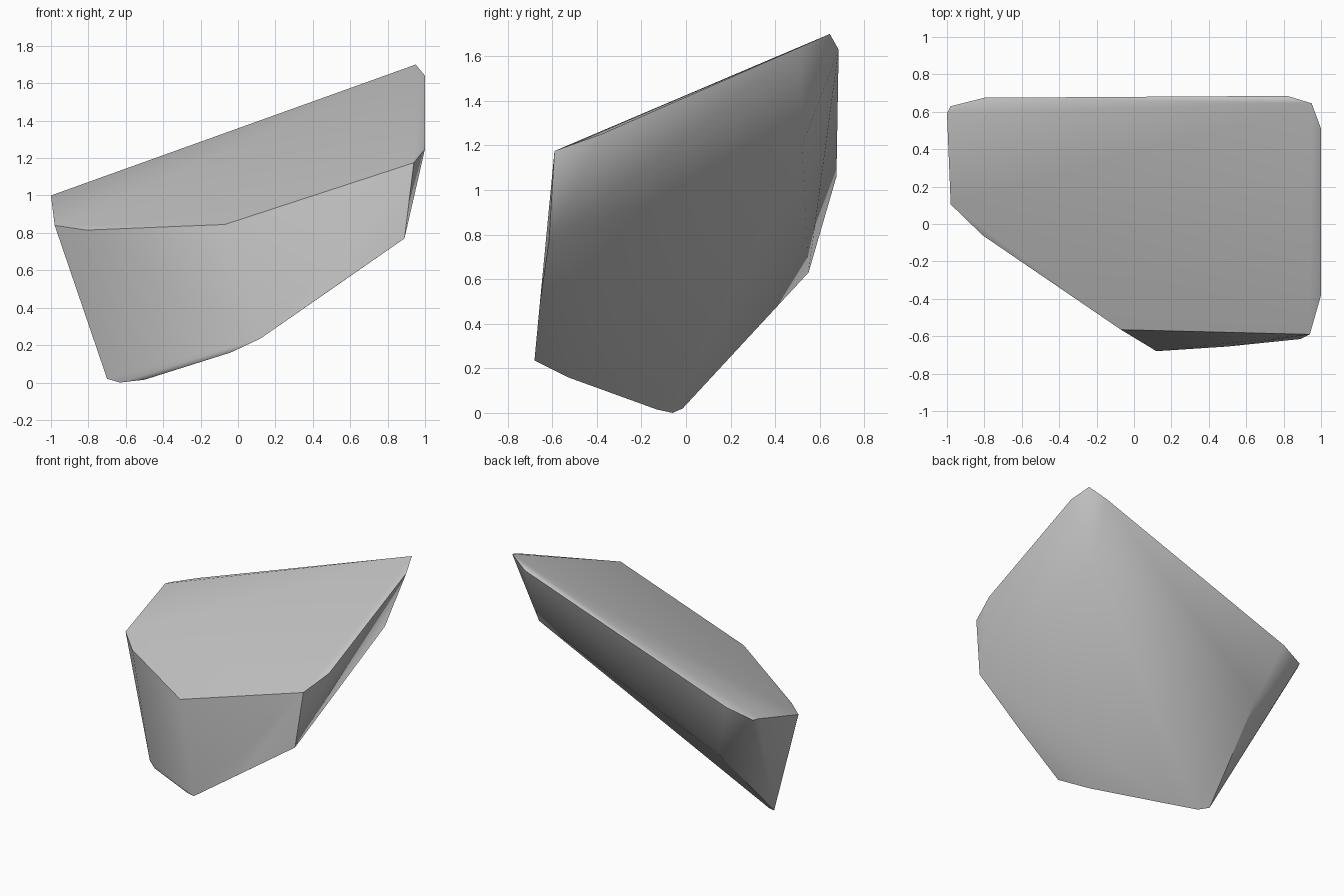
import bpy
import bmesh
import math

# Remove the default cube only
default_cube = bpy.data.objects.get("Cube")
if default_cube:
    bpy.data.objects.remove(default_cube, do_unlink=True)


def make_material(name, colour):
    material = bpy.data.materials.new(name)
    material.use_nodes = True
    material.diffuse_color = colour
    shader = material.node_tree.nodes["Principled BSDF"]
    shader.inputs["Base Color"].default_value = colour
    shader.inputs["Roughness"].default_value = 0.9
    return material


def make_hull(name, corners, material, smooth_angle):
    """Wrap the corner points in a convex skin and shade it."""
    bm = bmesh.new()
    for corner in corners:
        bm.verts.new(corner)
    bmesh.ops.convex_hull(bm, input=bm.verts[:])
    loose = [vert for vert in bm.verts if not vert.link_faces]
    bmesh.ops.delete(bm, geom=loose, context='VERTS')
    # Merge nearly flat triangles into broad facets
    bmesh.ops.dissolve_limit(bm, angle_limit=math.radians(2),
                             verts=bm.verts[:], edges=bm.edges[:])
    bmesh.ops.recalc_face_normals(bm, faces=bm.faces[:])
    mesh = bpy.data.meshes.new(name)
    bm.to_mesh(mesh)
    bm.free()
    mesh.materials.append(material)
    obj = bpy.data.objects.new(name, mesh)
    bpy.context.collection.objects.link(obj)
    bpy.ops.object.select_all(action='DESELECT')
    obj.select_set(True)
    bpy.context.view_layer.objects.active = obj
    bpy.ops.object.shade_smooth_by_angle(angle=math.radians(smooth_angle))
    return obj


# Slanted top facet, listed around its rim
top_rim = [
    (-.07, -.565, .845), (.94, -.59, 1.175), (1, -.38, 1.25), (1, .51, 1.64),
    (.95, .645, 1.7), (-.98, .63, 1), (-1, .59, 1), (-.98, .105, .84),
    (-.81, -.06, .815),
]

# Narrow chamfer behind the top facet
back_chamfer = [(.82, .685, 1.63), (-.8, .675, 1.06)]

# Lower corners of the back and sides
lower_corners = [
    (.82, .52, 1.2), (-.65, .55, .63), (.89, -.615, .77), (.5, -.655, .5),
    (.12, -.68, .235),
]

# Rounded toe on which the stone rests
toe = [(-.04, -.53, .16), (-.5, -.13, .015), (-.63, -.06, 0), (-.7, -.015, .02)]

stone_grey = make_material("stone grey", (.56, .56, .56, 1))
make_hull("rock", top_rim + back_chamfer + lower_corners + toe, stone_grey, 42)
